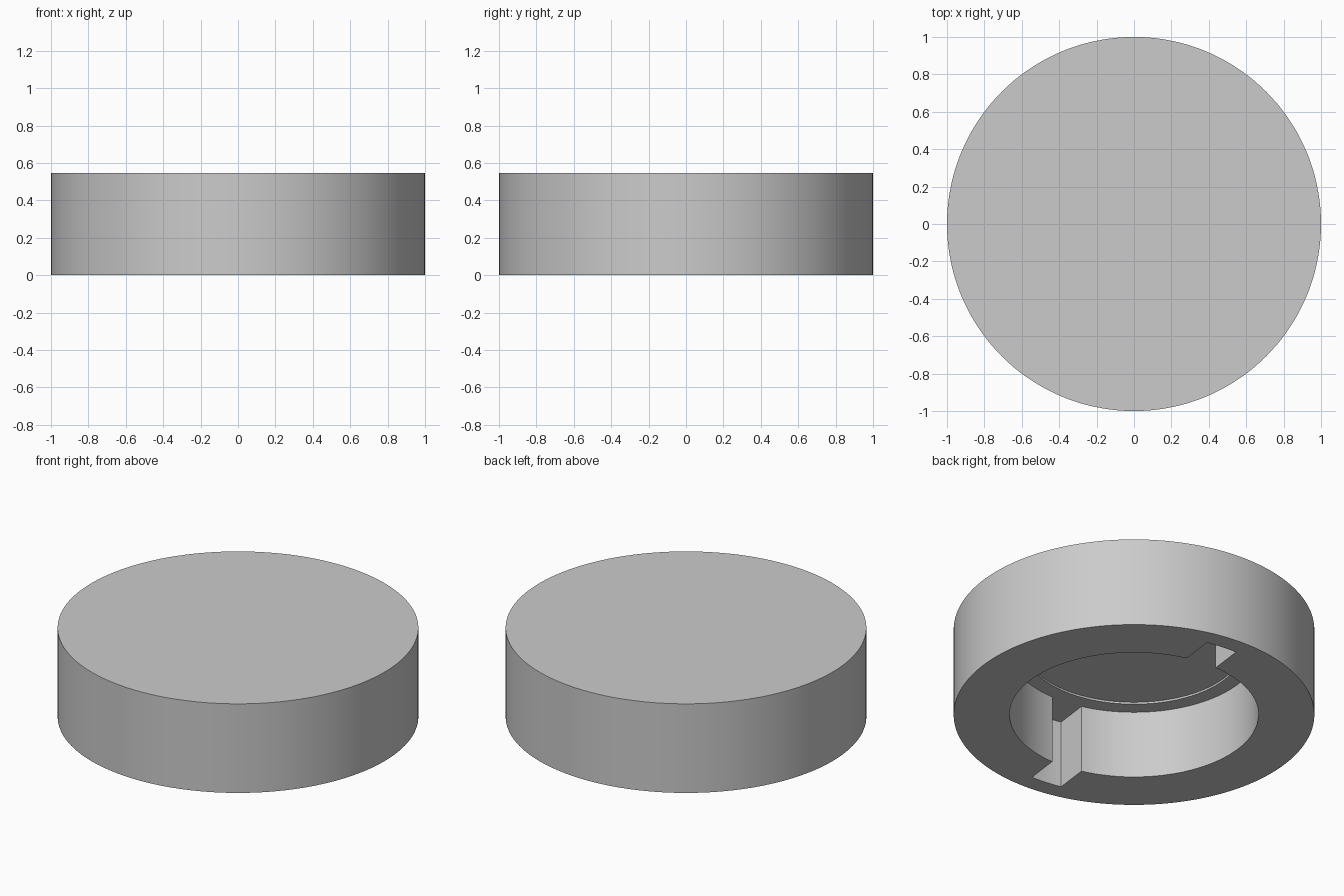
import bpy, bmesh
from math import sin, cos, asin, pi, radians

old = bpy.data.objects.get("Cube")
if old:
    bpy.data.objects.remove(old, do_unlink=True)

HEIGHT, RADIUS = 0.545, 1.0
BORE, SLOT_REACH, SLOT_HALF = 0.69, 0.895, 0.096
SLOT_TURN = radians(83)
CEILING, RECESS, RECESS_TOP = 0.414, 0.6, 0.426

grey = bpy.data.materials.new("plain_grey")
grey.use_nodes = True
colour = (0.6, 0.6, 0.6, 1)
grey.diffuse_color = colour
grey.node_tree.nodes["Principled BSDF"].inputs["Base Color"].default_value = colour


def arc(radius, start, end, steps):
    """Points along an arc, both ends included."""
    angles = [start + (end - start) * i / steps for i in range(steps + 1)]
    return [(radius * cos(a), radius * sin(a)) for a in angles]


def prism(name, outline, low, high):
    """Extrude a flat outline into a closed solid."""
    bm = bmesh.new()
    base = bm.faces.new([bm.verts.new((x, y, low)) for x, y in outline])
    top = bmesh.ops.extrude_face_region(bm, geom=[base])["geom"]
    moved = [v for v in top if isinstance(v, bmesh.types.BMVert)]
    bmesh.ops.translate(bm, verts=moved, vec=(0, 0, high - low))
    bmesh.ops.recalc_face_normals(bm, faces=bm.faces)
    mesh = bpy.data.meshes.new(name)
    bm.to_mesh(mesh)
    bm.free()
    mesh.materials.append(grey)
    obj = bpy.data.objects.new(name, mesh)
    bpy.context.collection.objects.link(obj)
    return obj


def circle(radius, sides=144):
    return arc(radius, 0, 2 * pi, sides)[:-1]


# Solid round cap
cap = prism("round_cap", circle(RADIUS), 0, HEIGHT)

# Bore outline with two opposite parallel-sided key slots
inner, outer = asin(SLOT_HALF / BORE), asin(SLOT_HALF / SLOT_REACH)
socket = []
for turn in (SLOT_TURN, SLOT_TURN + pi):
    socket += arc(SLOT_REACH, turn - outer, turn + outer, 6)
    socket += arc(BORE, turn + inner, turn + pi - inner, 64)

# Cut the socket, then the shallow round recess in its ceiling
cutters = [
    prism("socket_cutter", socket, -0.1, CEILING),
    prism("recess_cutter", circle(RECESS), 0.2, RECESS_TOP),
]
bpy.ops.object.select_all(action="DESELECT")
bpy.context.view_layer.objects.active = cap
cap.select_set(True)
for cutter in cutters:
    cutter.hide_render = True
    cut = cap.modifiers.new(cutter.name, "BOOLEAN")
    cut.operation, cut.solver, cut.object = "DIFFERENCE", "EXACT", cutter
    bpy.ops.object.modifier_apply(modifier=cut.name)
for cutter in cutters:
    bpy.data.objects.remove(cutter, do_unlink=True)

bpy.ops.object.shade_smooth_by_angle(angle=radians(30))
